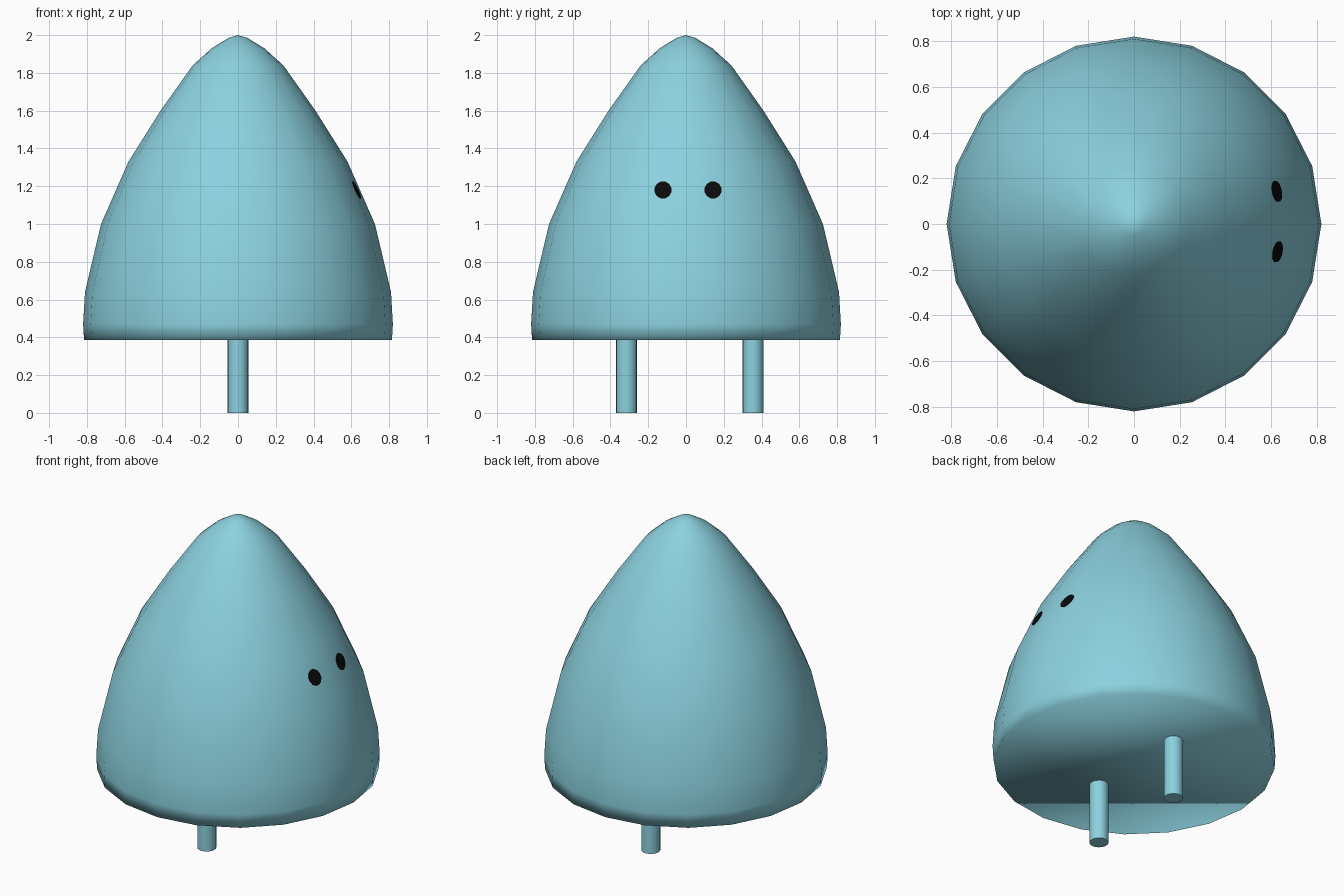
import bpy, bmesh, math

if "Cube" in bpy.data.objects:
    bpy.data.objects.remove(bpy.data.objects["Cube"])

SIDES = 20
# body outline: radius, height
PROFILE = [(0.815, 0.385), (0.82, 0.47), (0.81, 0.64), (0.725, 1.0), (0.58, 1.33),
           (0.41, 1.6), (0.24, 1.84), (0.14, 1.93), (0.05, 1.985)]
TOP = 2.0


def material(name, rgb):
    m = bpy.data.materials.new(name)
    m.diffuse_color = (*rgb, 1)
    m.use_nodes = True
    m.node_tree.nodes["Principled BSDF"].inputs["Base Color"].default_value = m.diffuse_color
    return m


blue = material("light blue", (0.26, 0.64, 0.74))
black = material("black", (0.003, 0.003, 0.003))


def finish(name, bm, mat, smooth=False):
    bmesh.ops.recalc_face_normals(bm, faces=bm.faces)
    for f in bm.faces:
        f.smooth = smooth
    mesh = bpy.data.meshes.new(name)
    bm.to_mesh(mesh)
    bm.free()
    mesh.materials.append(mat)
    ob = bpy.data.objects.new(name, mesh)
    bpy.context.collection.objects.link(ob)
    return ob


# Body: turned dome with a flat underside
bm = bmesh.new()
rings = [[bm.verts.new((r * math.cos(math.tau * i / SIDES), r * math.sin(math.tau * i / SIDES), z))
          for i in range(SIDES)] for r, z in PROFILE]
tip = bm.verts.new((0, 0, TOP))
for i in range(SIDES):
    j = (i + 1) % SIDES
    for a, b in zip(rings, rings[1:]):
        bm.faces.new((a[i], a[j], b[j], b[i]))
    bm.faces.new((rings[-1][i], rings[-1][j], tip))
bm.faces.new(rings[0][::-1])
finish("body", bm, blue, True)


# Legs
def leg(name, y):
    bpy.ops.mesh.primitive_cylinder_add(vertices=20, radius=0.055, depth=0.4, location=(0, y, 0.2))
    ob = bpy.context.object
    ob.name = name
    ob.data.materials.append(blue)
    bpy.ops.object.shade_smooth_by_angle()


leg("near_leg", -0.315)
leg("far_leg", 0.355)


# Eyes: thin round plates lying on the body's flat facets
def eye(name, cy, cz=1.18, radius=0.046, n=12):
    bm = bmesh.new()
    (r0, z0), (r1, z1) = PROFILE[3], PROFILE[4]
    loops = []
    for lift in (-0.002, 0.004):
        loop = []
        for k in range(n):
            a = math.tau * (k + 0.5) / n
            y, z = cy + radius * math.cos(a), cz + radius * math.sin(a)
            r = r0 + (r1 - r0) * (z - z0) / (z1 - z0)
            x = r - abs(y) * math.tan(math.pi / SIDES)
            loop.append(bm.verts.new((x + lift, y, z)))
        loops.append(loop)
    back, front = loops
    bm.faces.new(back[::-1])
    bm.faces.new(front)
    for k in range(n):
        j = (k + 1) % n
        bm.faces.new((back[k], back[j], front[j], front[k]))
    finish(name, bm, black)


eye("left_eye", -0.122)
eye("right_eye", 0.143)
